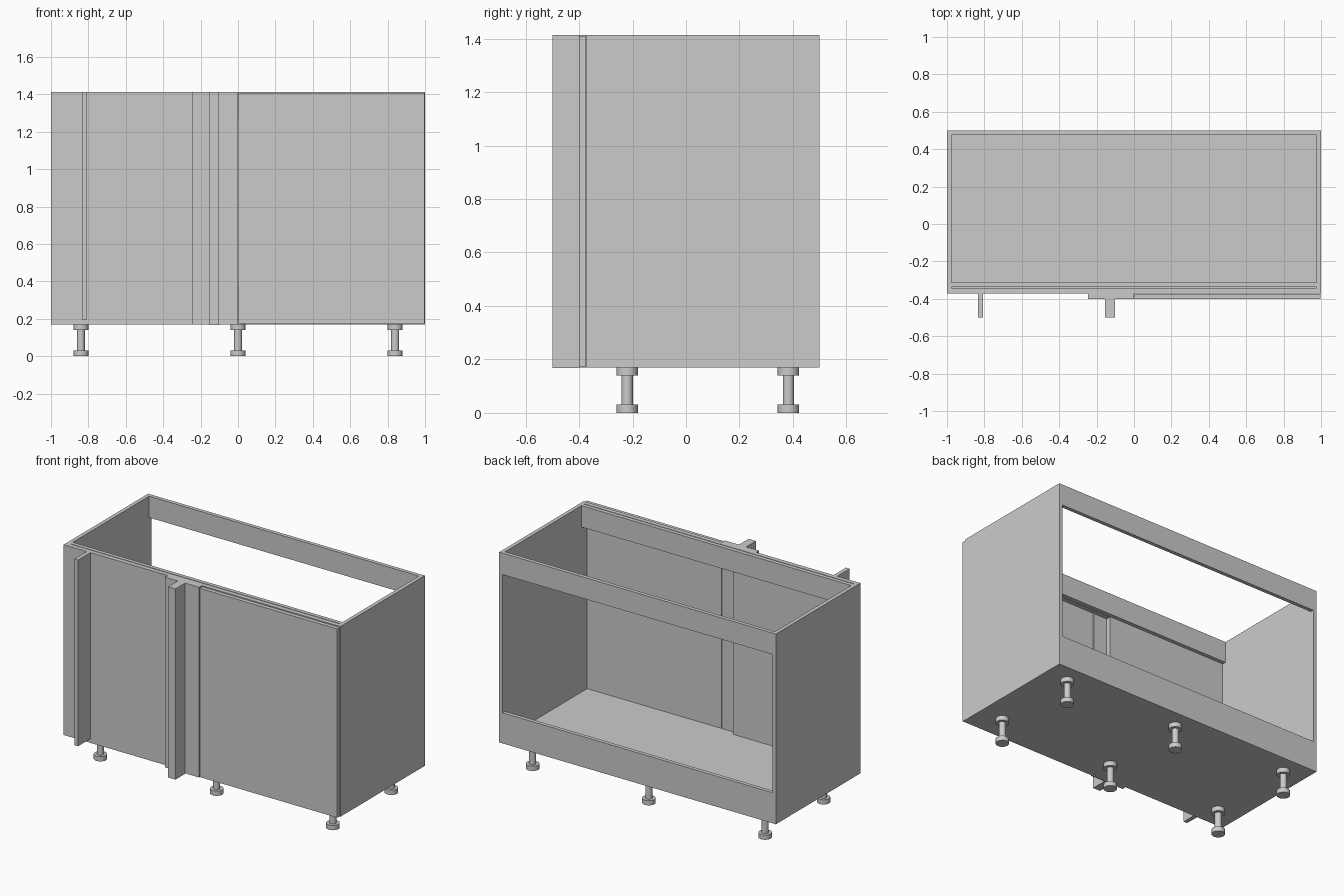
import bpy
import bmesh
from mathutils import Matrix, Vector

if "Cube" in bpy.data.objects:
    bpy.data.objects.remove(bpy.data.objects["Cube"])


def box(name, x, y, z):
    """Axis-aligned board given (min, max) pairs."""
    bm = bmesh.new()
    bmesh.ops.create_cube(bm, size=1)
    size = Vector((x[1] - x[0], y[1] - y[0], z[1] - z[0]))
    bmesh.ops.scale(bm, vec=size, verts=bm.verts)
    mesh = bpy.data.meshes.new(name)
    bm.to_mesh(mesh)
    bm.free()
    obj = bpy.data.objects.new(name, mesh)
    obj.location = [(p[0] + p[1]) / 2 for p in (x, y, z)]
    bpy.context.collection.objects.link(obj)
    return obj


def leg(name, x, y):
    """Stem between two round flanges."""
    bm = bmesh.new()
    for r, z0, z1 in ((0.04, 0, 0.031), (0.021, 0.031, 0.139), (0.04, 0.139, 0.17)):
        bmesh.ops.create_cone(bm, cap_ends=True, segments=32, radius1=r, radius2=r,
                              depth=z1 - z0, matrix=Matrix.Translation((0, 0, (z0 + z1) / 2)))
    mesh = bpy.data.meshes.new(name)
    bm.to_mesh(mesh)
    bm.free()
    obj = bpy.data.objects.new(name, mesh)
    obj.location = (x, y, 0)
    bpy.context.collection.objects.link(obj)
    bpy.context.view_layer.objects.active = obj
    obj.select_set(True)
    bpy.ops.object.shade_smooth_by_angle()
    obj.select_set(False)


BOT, TOP = 0.17, 1.413
T = 0.025            # board thickness
IN = 1 - T           # inner half width
RAIL = TOP - 0.14    # underside of the top rails

# Carcass
box("left_side", (-1, -IN), (-0.372, 0.5), (BOT, TOP))
box("right_side", (IN, 1), (-0.372, 0.5), (BOT, TOP))
box("floor_panel", (-IN, IN), (-0.372, 0.5 - T), (BOT, BOT + T))
box("back_top_rail", (-IN, IN), (0.5 - T, 0.5), (RAIL, TOP))
box("back_bottom_rail", (-IN, IN), (0.5 - T, 0.5), (BOT, 0.37))
box("front_inner_rail", (-IN, IN), (-0.338, -0.313), (RAIL, TOP))
box("front_outer_rail", (-0.1, IN), (-0.372, -0.343), (RAIL, TOP))

# Front: fixed blind panel, filler and door
box("blind_panel", (-IN, -0.1), (-0.372, -0.343), (BOT + T, TOP))
box("filler_strip", (-0.247, 0.0), (-0.4, -0.372), (BOT, TOP))
box("filler_fin", (-0.155, -0.102), (-0.5, -0.4), (BOT - 0.003, TOP))
box("left_fin", (-0.833, -0.806), (-0.5, -0.372), (0.197, TOP))
box("door", (0.004, 0.997), (-0.4, -0.374), (BOT + 0.004, TOP - 0.006))

# Feet
for i, x in enumerate((-0.84, 0, 0.84)):
    for row, y in (("front", -0.22), ("back", 0.383)):
        leg(f"{row}_leg_{i + 1}", x, y)
